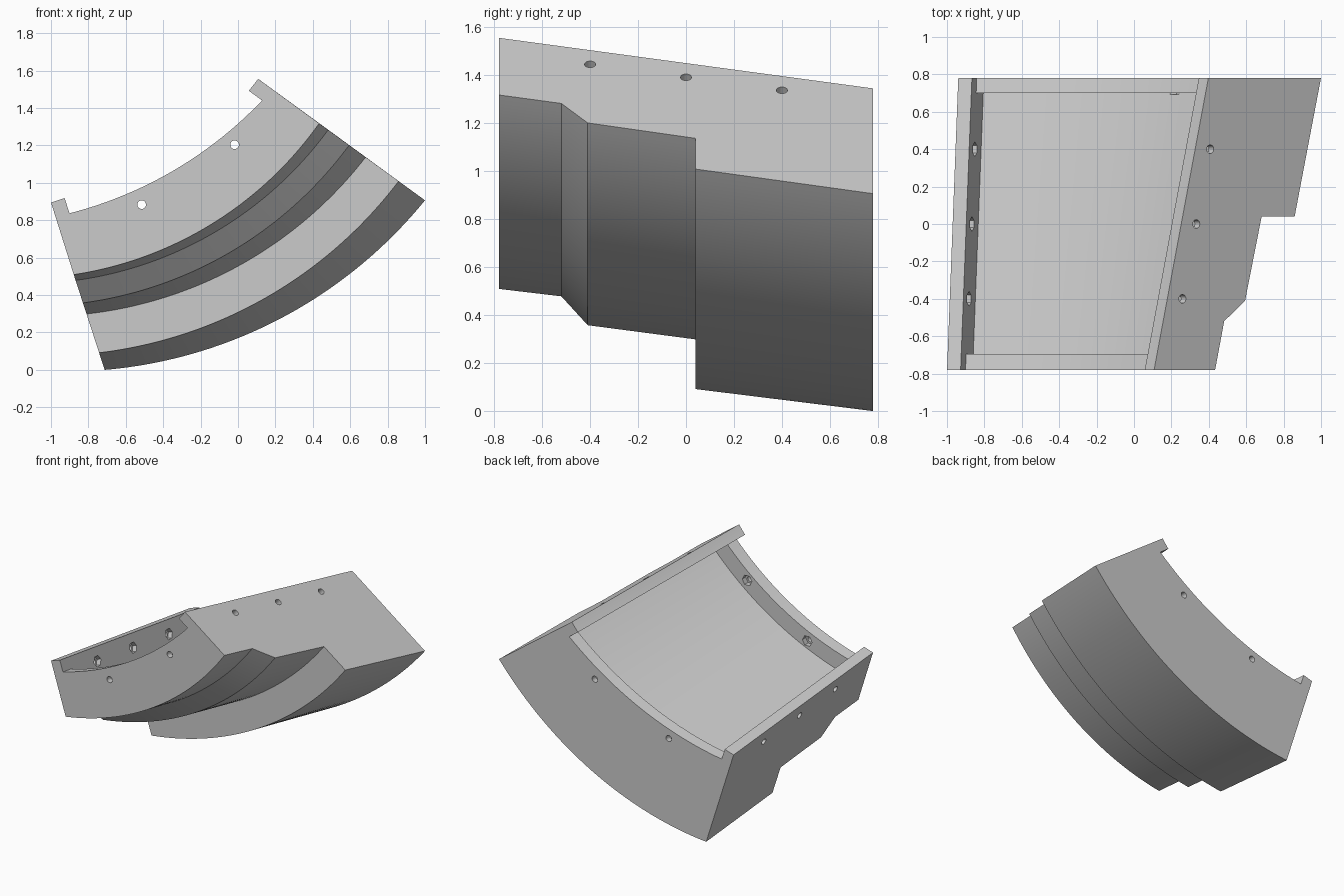
import bpy, bmesh
from math import cos, sin, tan, radians
from mathutils import Vector, Matrix

if "Cube" in bpy.data.objects:
    bpy.data.objects.remove(bpy.data.objects["Cube"])

V = Vector
STEPS = 48
HALF = 0.78                                   # half length along y
A, B = radians(72), radians(36)
# side faces in xz: inner corner at front, inner corner at back, direction outward, inward normal
LEFT = (V((-1.0, 0.9)), V((-0.94, 0.715)), V((cos(A), -sin(A))), V((sin(A), cos(A))))
RIGHT = (V((0.11, 1.562)), V((0.40, 1.351)), V((cos(B), -sin(B))), V((-sin(B), -cos(B))))
APEX = V((-1.62, 2.82))                       # where the side faces meet
INNER, OUTER = 36, 46                         # arc angles of pocket and outer skin


def corner(y, d, side, inset=0):
    """Point on a side face (moved inward by inset) at depth d below the lip."""
    front, back, u, n = side
    return front.lerp(back, (y + HALF) / (2 * HALF)) + u * d + n * inset


def arc(p, q, degrees):
    """Circular arc from p to q bulging down."""
    half = radians(degrees) / 2
    chord = q - p
    up = V((-chord.y, chord.x))
    c = (p + q) / 2 + up / (2 * tan(half))
    out = []
    for i in range(STEPS + 1):
        g = 2 * half * i / STEPS
        r = p - c
        out.append(c + V((r.x * cos(g) - r.y * sin(g), r.x * sin(g) + r.y * cos(g))))
    return out


def lip_curve(p, q):
    """Curve square to both side faces, for the lip tops."""
    a, b = (p - APEX).length, (q - APEX).length
    out = []
    for i in range(STEPS + 1):
        t = i / STEPS
        g = -A + (A - B) * t
        r = a + (b - a) * t * t * (3 - 2 * t)
        out.append(APEX + V((cos(g), sin(g))) * r)
    return out


def sweep(name, profile, inset, degrees):
    """Sweep a closed (y, depth) profile between the side faces."""
    bm = bmesh.new()
    columns = []
    for y, d in profile:
        p, q = corner(y, d, LEFT, inset), corner(y, d, RIGHT, inset)
        pts = lip_curve(p, q) if d == 0 else arc(p, q, degrees)
        columns.append([bm.verts.new((v.x, y, v.y)) for v in pts])
    n = len(columns)
    for k in range(n):
        p, q = columns[k], columns[(k + 1) % n]
        for i in range(STEPS):
            bm.faces.new((p[i], q[i], q[i + 1], p[i + 1]))
    bm.faces.new([c[0] for c in columns])
    bm.faces.new([c[-1] for c in columns])
    return finish(name, bm)


def finish(name, bm):
    bmesh.ops.recalc_face_normals(bm, faces=bm.faces)
    me = bpy.data.meshes.new(name)
    bm.to_mesh(me)
    bm.free()
    ob = bpy.data.objects.new(name, me)
    bpy.context.collection.objects.link(ob)
    return ob


def cylinders(name, spots, radius, start, end, sides):
    """Cylinders along each (outer point, inward direction)."""
    bm = bmesh.new()
    for p, n in spots:
        m = n.to_track_quat('Z', 'Y').to_matrix().to_4x4()
        m.translation = p + n * (start + end) / 2
        bmesh.ops.create_cone(bm, cap_ends=True, segments=sides, radius1=radius,
                              radius2=radius, depth=end - start,
                              matrix=m @ Matrix.Rotation(radians(90), 4, 'Z'))
    return finish(name, bm)


# stepped conical segment
body = sweep("liner_segment", [
    (-HALF, 0), (HALF, 0), (HALF, 0.745), (0.04, 0.741), (0.04, 0.523),
    (-0.41, 0.517), (-0.52, 0.404), (-HALF, 0.404)], 0, OUTER)

# inner pocket: leaves two side lips and two lower end walls
pocket = sweep("pocket_cutter", [
    (-0.9, -0.3), (-0.9, 0.085), (-0.695, 0.085), (-0.695, 0.208),
    (0.70, 0.208), (0.70, 0.085), (0.9, 0.085), (0.9, -0.3)], 0.08, INNER * 0.89)

# bolt holes: two per end wall, three per side lip
spots = [(V((x, y, z)), V((0, -1 if y > 0 else 1, 0))) for x, y, z in (
    (-0.015, -HALF, 1.21), (-0.512, -HALF, 0.89),
    (0.21, HALF, 0.975), (-0.40, HALF, 0.695))]
for side in (LEFT, RIGHT):
    for y in (-0.4, 0, 0.4):
        p = corner(y, 0.1, side)
        spots.append((V((p.x, y, p.y)), V((side[3].x, 0, side[3].y))))

bores = cylinders("bore_cutter", spots, 0.023, -0.03, 0.06, 24)
nuts = cylinders("nut_pocket_cutter", spots, 0.04, 0.045, 0.087, 6)

# cut everything out of the body
bpy.context.view_layer.objects.active = body
body.select_set(True)
for cutter in (pocket, bores, nuts):
    cutter.hide_render = True
    mod = body.modifiers.new(cutter.name, 'BOOLEAN')
    mod.operation = 'DIFFERENCE'
    mod.solver = 'EXACT'
    mod.object = cutter
    bpy.ops.object.modifier_apply(modifier=mod.name)
    bpy.data.objects.remove(cutter)

# stand on the ground, centred
co = [v.co for v in body.data.vertices]
shift = V((-(min(v.x for v in co) + max(v.x for v in co)) / 2, 0, -min(v.z for v in co)))
for v in body.data.vertices:
    v.co += shift
bpy.ops.object.shade_smooth_by_angle(angle=radians(25))
